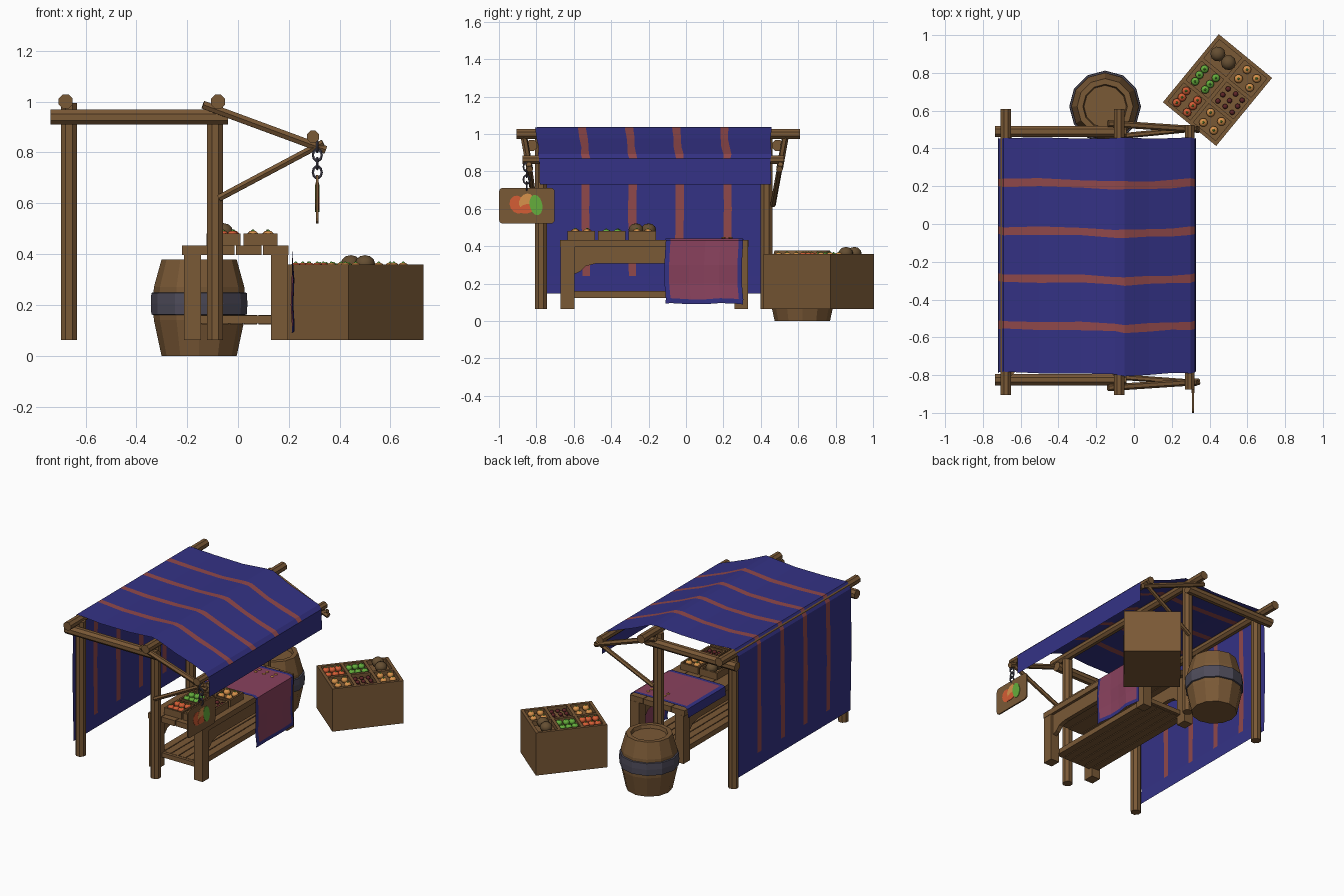
import bpy, bmesh, math, random
from mathutils import Matrix, Vector

random.seed(4)
if "Cube" in bpy.data.objects:
    bpy.data.objects.remove(bpy.data.objects["Cube"])


def material(name, *rgb):
    m = bpy.data.materials.new(name)
    m.use_nodes = True
    m.diffuse_color = (*rgb, 1)
    m.node_tree.nodes["Principled BSDF"].inputs["Base Color"].default_value = (*rgb, 1)
    return m


WOOD = material("brown wood", 0.195, 0.1, 0.037)
DARK = material("melon brown", 0.13, 0.077, 0.032)
BLUE = material("blue canvas", 0.034, 0.032, 0.235)
STRIPE = material("faded red stripe", 0.28, 0.065, 0.07)
PINK = material("rose cloth", 0.25, 0.053, 0.11)
IRON = material("blue grey iron", 0.075, 0.07, 0.1)
RED = material("tomato red", 0.66, 0.11, 0.035)
GREEN = material("leaf green", 0.13, 0.42, 0.045)
YELLOW = material("pale orange", 0.68, 0.29, 0.07)
PLUM = material("plum red", 0.11, 0.018, 0.02)


def finish(name, bm, *mats, smooth=False):
    bmesh.ops.recalc_face_normals(bm, faces=bm.faces)
    mesh = bpy.data.meshes.new(name)
    bm.to_mesh(mesh)
    bm.free()
    for m in mats:
        mesh.materials.append(m)
    for p in mesh.polygons:
        p.use_smooth = smooth
    ob = bpy.data.objects.new(name, mesh)
    bpy.context.collection.objects.link(ob)
    return ob


def add_box(bm, lo, hi, matrix=Matrix()):
    lo, hi = Vector(lo), Vector(hi)
    m = matrix @ Matrix.Translation((lo + hi) / 2) @ Matrix.Diagonal((*(hi - lo), 1))
    return bmesh.ops.create_cube(bm, size=1, matrix=m)["verts"]


def box(name, lo, hi, mat=WOOD):
    bm = bmesh.new()
    add_box(bm, lo, hi)
    return finish(name, bm, mat)


def log(name, start, end, r, sides=8):
    a, b = Vector(start), Vector(end)
    turn = (b - a).to_track_quat("Z", "Y").to_matrix().to_4x4()
    bm = bmesh.new()
    bmesh.ops.create_cone(bm, cap_ends=True, segments=sides, radius1=r, radius2=r, depth=(b - a).length,
                          matrix=Matrix.Translation((a + b) / 2) @ turn @ Matrix.Rotation(math.pi / sides, 4, "Z"))
    return finish(name, bm, WOOD)


def sheet(name, profile, ys, rule, mats, wave):
    """Cloth swept along y from an (x, z) profile; rule(row, column) picks the colour."""
    bm = bmesh.new()
    grid = [[bm.verts.new(Vector((x, y, z)) + wave(i, j)) for j, y in enumerate(ys)]
            for i, (x, z) in enumerate(profile)]
    for i in range(len(profile) - 1):
        for j in range(len(ys) - 1):
            f = bm.faces.new((grid[i][j], grid[i + 1][j], grid[i + 1][j + 1], grid[i][j + 1]))
            f.material_index = rule(i, j)
    return finish(name, bm, *mats)


# Frame: posts, cross beams, long logs, rafters and braces
for side, y, beam_y, out in (("right", -0.775, -0.825, -1), ("left", 0.43, 0.49, 1)):
    log("back_post_" + side, (-0.665, y, 0.063), (-0.665, y, 0.995), 0.034)
    log("front_post_" + side, (-0.09, y, 0.063), (-0.09, y, 0.985), 0.034)
    log("cross_beam_" + side, (-0.737, beam_y, 0.939), (-0.04, beam_y, 0.939), 0.032)
    log("rafter_" + side, (-0.138, beam_y + out * 0.042, 0.988), (0.345, beam_y + out * 0.01, 0.81), 0.018, 6)
    log("brace_" + side, (-0.075, y + out * 0.035, 0.62), (0.335, beam_y + out * 0.015, 0.838), 0.015, 6)
for name, x, z, y0, y1, r in (("back_log", -0.678, 1.0, -0.905, 0.61, 0.03),
                              ("ridge_log", -0.079, 1.0, -0.905, 0.61, 0.03),
                              ("eave_log", 0.295, 0.862, -0.875, 0.525, 0.026)):
    log(name, (x, y0, z), (x, y1, z), r)

# Striped canopy with a hanging back and a short front flap
canopy = [(-0.715, 0.147), (-0.717, 0.24), (-0.719, 0.6), (-0.716, 0.99), (-0.69, 1.033), (-0.5, 1.022),
          (-0.28, 1.022), (-0.1, 1.036), (-0.05, 1.033), (0.08, 0.975), (0.2, 0.93), (0.3, 0.892),
          (0.324, 0.868), (0.327, 0.73)]
edges = [-0.785]
for c in (-0.535, -0.285, -0.035, 0.22):
    edges += [c - 0.021, c + 0.021]
edges.append(0.455)


def canopy_wave(i, j):
    bulge = -0.018 * math.exp(-((i - 8) / 2) ** 2)
    return Vector((0, bulge if j < len(edges) - 1 else 0, 0)) + Vector((0, 0.004 * math.sin(i * 2.1 + j // 2), 0))


sheet("canopy", canopy, edges, lambda i, j: int(j % 2 == 1 and 0 < i < len(canopy) - 2),
      (BLUE, STRIPE), canopy_wave)

# Counter: top planks, legs, shelf and arched aprons
for i in range(4):
    x = -0.22 + i * 0.106
    end = random.uniform(-0.008, 0.008)
    box("counter_plank", (x, -0.668 + end, 0.396), (x + 0.101, 0.335 + end, 0.434))
for x in (-0.213, 0.13):
    for y in (-0.67, 0.258):
        box("counter_leg", (x, y, 0.063), (x + 0.067, y + 0.073, 0.397))
for i in range(6):
    x = -0.2 + i * 0.056
    box("shelf_plank", (x, -0.605, 0.124), (x + 0.05, 0.27, 0.16))
for y in (-0.61, 0.275):
    box("shelf_rail", (-0.15, y - 0.015, 0.127), (0.135, y + 0.015, 0.158))
half = [(0.43, 0.397), (0.43, 0.25), (0.395, 0.266), (0.37, 0.293), (0.315, 0.307)]
outline = half + [(-y, z) for y, z in reversed(half)]
for x in (-0.195, 0.15):
    bm = bmesh.new()
    face = bm.faces.new([bm.verts.new((x, y - 0.168, z)) for y, z in outline])
    ext = bmesh.ops.extrude_face_region(bm, geom=[face])["geom"]
    bmesh.ops.translate(bm, vec=(0.03, 0, 0), verts=[v for v in ext if isinstance(v, bmesh.types.BMVert)])
    finish("counter_apron", bm, WOOD)

# Bordered cloth draped over the counter
drape = [(-0.228, 0.375), (-0.226, 0.437), (-0.2, 0.442), (0.0, 0.441), (0.19, 0.442), (0.212, 0.43),
         (0.216, 0.3), (0.212, 0.2), (0.217, 0.118), (0.216, 0.092)]
cols = [-0.112, -0.087, 0.02, 0.1, 0.18, 0.278, 0.302]
sheet("counter_cloth", drape, cols,
      lambda i, j: int(1 < i < len(drape) - 2 and 0 < j < len(cols) - 2), (BLUE, PINK),
      lambda i, j: Vector((0.006 * math.sin(j * 2) if i > 5 else 0, 0.005 * math.sin(i * 1.7),
                           0.004 * math.sin(j * 1.9) if i > 7 else 0)))


def produce(name, mat, matrix, nx, ny, size, r, squash=0.85, stem=True):
    """A jittered patch of fruit, each with an optional green stalk."""
    bm = bmesh.new()
    for i in range(nx):
        for j in range(ny):
            x = ((i + 0.5) / nx - 0.5) * size[0] + random.uniform(-0.003, 0.003)
            y = ((j + 0.5) / ny - 0.5) * size[1] + random.uniform(-0.003, 0.003)
            m = matrix @ Matrix.Translation((x, y, r * squash))
            bmesh.ops.create_uvsphere(bm, u_segments=10, v_segments=6, radius=r,
                                      matrix=m @ Matrix.Diagonal((1, 1, squash, 1)))
            if stem:
                old = set(bm.faces)
                bmesh.ops.create_cone(bm, cap_ends=True, segments=5, radius1=r * 0.4, radius2=r * 0.1,
                                      depth=r * 0.35, matrix=m @ Matrix.Translation((0, 0, r * squash)))
                for f in set(bm.faces) - old:
                    f.material_index = 1
    finish(name, bm, mat, GREEN, smooth=True)


def crate(name, matrix, size, floor, cells, wall):
    """Open box with a raised floor, divided into cells."""
    lx, ly, h = size
    bm = bmesh.new()
    add_box(bm, (-lx / 2, -ly / 2, 0), (lx / 2, ly / 2, floor), matrix)
    for axis, n in enumerate(cells):
        for k in range(n + 1):
            c = (k / n - 0.5) * (size[axis] - wall)
            lo, hi = [-lx / 2, -ly / 2, floor], [lx / 2, ly / 2, h]
            lo[axis], hi[axis] = c - wall / 2, c + wall / 2
            add_box(bm, lo, hi, matrix)
    finish(name, bm, WOOD)


def fill(kind, matrix, size):
    mat, nx, ny, r, stem = {"tomato": (RED, 3, 2, 0.023, True), "pepper": (GREEN, 3, 2, 0.022, True),
                            "melon": (DARK, 1, 2, 0.04, False), "orange": (YELLOW, 2, 2, 0.023, True),
                            "plum": (PLUM, 3, 3, 0.014, False)}[kind]
    produce(kind + "_pile", mat, matrix, nx, ny, size, r, stem=stem)


# Large standing crate with six compartments
rows = (("tomato", "pepper", "melon"), ("orange", "plum", "orange"))
base = Matrix.Translation((0.442, 0.709, 0.063)) @ Matrix.Rotation(math.radians(50.6), 4, "Z")
crate("produce_crate", base, (0.466, 0.365, 0.296), 0.265, (3, 2), 0.02)
for r, row in enumerate(rows):
    for c, kind in enumerate(row):
        fill(kind, base @ Matrix.Translation(((c - 1) * 0.149, 0.086 - r * 0.172, 0.265)), (0.125, 0.145))

# Six small trays on the counter
for r, row in enumerate(rows):
    for c, kind in enumerate(row):
        spot = Matrix.Translation((-0.057 + r * 0.146, -0.56 + c * 0.163, 0.434))
        crate("counter_tray", spot, (0.134, 0.145, 0.047), 0.02, (1, 1), 0.012)
        fill(kind, spot @ Matrix.Translation((0, 0, 0.02)), (0.115, 0.125))
produce("loose_fruit", YELLOW, Matrix.Translation((0.06, 0.22, 0.441)), 3, 2, (0.18, 0.08), 0.012, 0.3, False)


def lathe(name, profile, sides, mat, centre):
    bm = bmesh.new()
    rings = []
    for r, z in profile:
        rings.append([bm.verts.new((centre[0] + r * math.cos(k * math.tau / sides),
                                    centre[1] + r * math.sin(k * math.tau / sides), z)) for k in range(sides)])
    for a, b in zip(rings, rings[1:]):
        for k in range(sides):
            n = (k + 1) % sides
            bm.faces.new((a[k], a[n], b[n], b[k]))
    bm.faces.new(rings[0])
    bm.faces.new(rings[-1])
    return finish(name, bm, mat)


# Barrel with an iron band
spot = (-0.153, 0.622)
lathe("barrel", [(0.148, 0), (0.178, 0.14), (0.182, 0.205), (0.178, 0.27), (0.148, 0.378), (0.118, 0.378),
                 (0.112, 0.355)], 12, WOOD, spot)
lathe("barrel_band", [(0.178, 0.16), (0.188, 0.163), (0.19, 0.205), (0.188, 0.247), (0.178, 0.25)], 12, IRON, spot)

# Hanging sign with rounded corners, painted vegetables and a chain
bm = bmesh.new()
add_box(bm, (0.307, -1.0, 0.52), (0.317, -0.702, 0.712))
corners = [e for e in bm.edges if abs(e.verts[0].co.x - e.verts[1].co.x) > 0.005]
bmesh.ops.bevel(bm, geom=corners, offset=0.022, segments=3, profile=0.5, affect="EDGES")
finish("sign_board", bm, WOOD)
for name, mat, y, z, ry, rz, tilt, lift in (("painted_root", RED, -0.9, 0.622, 0.042, 0.05, 0.5, 0.001),
                                            ("painted_squash", YELLOW, -0.855, 0.64, 0.035, 0.045, -0.6, 0.002),
                                            ("painted_carrot", RED, -0.85, 0.6, 0.045, 0.025, 0.2, 0.003),
                                            ("painted_leaf", GREEN, -0.802, 0.62, 0.034, 0.056, 0.2, 0.004)):
    bm = bmesh.new()
    for x in (0.317 + lift / 2, 0.307 - lift / 2):
        bmesh.ops.create_cone(bm, cap_ends=True, segments=12, radius1=1, radius2=1, depth=1,
                              matrix=Matrix.Translation((x, y, z)) @ Matrix.Rotation(tilt, 4, "X")
                              @ Matrix.Diagonal((lift, ry, rz, 1)) @ Matrix.Rotation(math.pi / 2, 4, "Y"))
    finish(name, bm, mat)
for i in range(4):
    bpy.ops.mesh.primitive_torus_add(major_segments=10, minor_segments=5, major_radius=0.017, minor_radius=0.005,
                                     location=(0.312, -0.852, 0.722 + i * 0.034),
                                     rotation=(math.pi / 2, 0, i * math.pi / 2))
    link = bpy.context.object
    link.name = "chain_link"
    link.scale.y = 1.3
    link.data.materials.append(IRON)
